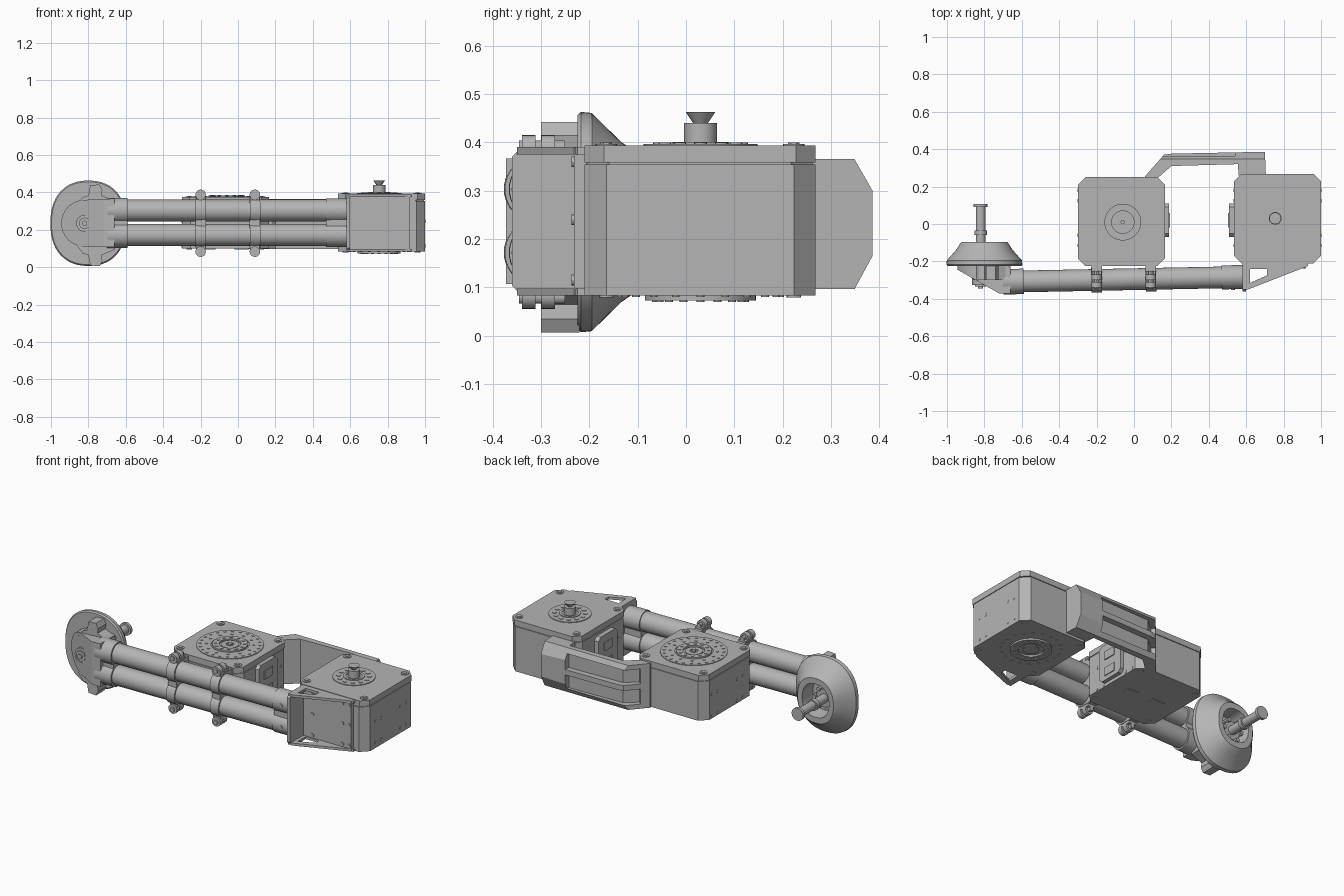
import bpy
import bmesh
import math
from mathutils import Vector

default_cube = bpy.data.objects.get("Cube")
if default_cube:
    bpy.data.objects.remove(default_cube, do_unlink=True)

grey = bpy.data.materials.new("light grey metal")
grey.use_nodes = True
grey.diffuse_color = (0.46, 0.46, 0.46, 1)
grey.node_tree.nodes["Principled BSDF"].inputs["Base Color"].default_value = grey.diffuse_color
MID = 0.235  # height of the tube pair and the bracket centre


def finish(name, bm, smooth=True):
    bmesh.ops.recalc_face_normals(bm, faces=bm.faces)
    mesh = bpy.data.meshes.new(name)
    bm.to_mesh(mesh)
    bm.free()
    mesh.materials.append(grey)
    obj = bpy.data.objects.new(name, mesh)
    bpy.context.collection.objects.link(obj)
    if smooth:
        bpy.ops.object.select_all(action="DESELECT")
        obj.select_set(True)
        bpy.context.view_layer.objects.active = obj
        bpy.ops.object.shade_smooth_by_angle(angle=math.radians(30))
    return obj


def prism(name, outline, axis, low, high):
    """Extrude a flat outline along one axis."""
    place = {"x": lambda u, v, w: (w, u, v),
             "y": lambda u, v, w: (u, w, v),
             "z": lambda u, v, w: (u, v, w)}[axis]
    bm = bmesh.new()
    face = bm.faces.new([bm.verts.new(place(u, v, low)) for u, v in outline])
    new = bmesh.ops.extrude_face_region(bm, geom=[face])["geom"]
    shift = Vector(place(0, 0, high - low))
    for item in new:
        if isinstance(item, bmesh.types.BMVert):
            item.co += shift
    return finish(name, bm, False)


def rods(name, items, sides=32):
    """Cylinders or cones, each given as start, end, start radius, end radius."""
    bm = bmesh.new()
    for start, end, r1, r2 in items:
        start, end = Vector(start), Vector(end)
        turn = (end - start).to_track_quat("Z", "Y").to_matrix().to_4x4()
        turn.translation = (start + end) / 2
        bmesh.ops.create_cone(bm, cap_ends=True, segments=sides, radius1=r1, radius2=r2,
                              depth=(end - start).length, matrix=turn)
    return finish(name, bm)


def discs(name, points, z, radius, height, sides=12):
    return rods(name, [((x, y, z), (x, y, z + height), radius, radius) for x, y in points], sides)


def ring(x, y, radius, count):
    steps = [math.tau * i / count for i in range(count)]
    return [(x + radius * math.cos(a), y + radius * math.sin(a)) for a in steps]


def tube(name, center, z, outer, inner, height):
    """Flat annulus standing on z."""
    x, y = center
    bm = bmesh.new()
    loops = [[bm.verts.new((px, py, h)) for px, py in ring(x, y, r, 48)]
             for r, h in ((outer, z), (outer, z + height), (inner, z + height), (inner, z))]
    bridge(bm, loops + loops[:1])
    return finish(name, bm)


def bridge(bm, loops):
    for a, b in zip(loops, loops[1:]):
        for i in range(len(a)):
            bm.faces.new((a[i - 1], a[i], b[i], b[i - 1]))


def rect(x1, x2, y1, y2, c=0.0):
    if not c:
        return [(x1, y1), (x2, y1), (x2, y2), (x1, y2)]
    return [(x1 + c, y1), (x2 - c, y1), (x2, y1 + c), (x2, y2 - c),
            (x2 - c, y2), (x1 + c, y2), (x1, y2 - c), (x1, y1 + c)]


def combine(obj, tool, operation="DIFFERENCE"):
    mod = obj.modifiers.new("cut", "BOOLEAN")
    mod.operation, mod.object, mod.solver = operation, tool, "EXACT"
    graph = bpy.context.evaluated_depsgraph_get()
    mesh = bpy.data.meshes.new_from_object(obj.evaluated_get(graph))
    obj.modifiers.clear()
    obj.data = mesh
    bpy.data.objects.remove(tool, do_unlink=True)


# Two motor housings: body, recessed seam, cover plate, corner bolts, side holes
def housing(label, x1, x2, y1, y2, bottom, top):
    seam = top - 0.035
    prism(label + "_body", rect(x1, x2, y1, y2, 0.045), "z", bottom, seam - 0.004)
    prism(label + "_seam", rect(x1 + 0.006, x2 - 0.006, y1 + 0.006, y2 - 0.006, 0.045), "z", seam - 0.01, seam + 0.01)
    prism(label + "_cover", rect(x1, x2, y1, y2, 0.04), "z", seam, top)
    corners = rect(x1 + 0.04, x2 - 0.04, y1 + 0.045, y2 - 0.045)
    discs(label + "_corner_bolts", corners, top, 0.022, 0.004, 20)
    discs(label + "_corner_bolt_heads", corners, top, 0.012, 0.007, 6)
    discs(label + "_bottom_bolts", corners, bottom - 0.004, 0.015, 0.006)
    spots = [(y, z) for y in (-0.115, -0.06, 0.125, 0.18) for z in (0.115, 0.245)]
    rods(label + "_side_bolts", [((x1 - 0.002, y, z), (x2 + 0.002, y, z), 0.009, 0.009)
                                 for y, z in spots], 12)


housing("end_housing", 0.535, 1.0, -0.21, 0.268, 0.083, 0.393)
housing("middle_housing", -0.30, 0.165, -0.225, 0.25, 0.1, 0.375)

# Connector pads on the facing sides, with small windows
for label, x1, x2, face in (("end", 0.507, 0.54, 0.505), ("middle", 0.16, 0.188, 0.19)):
    prism(label + "_side_pad", rect(-0.07, 0.11, 0.12, 0.34, 0.02), "x", x1, x2)
    for z in (0.17, 0.27):
        prism(label + "_pad_socket", rect(-0.02, 0.06, z - 0.025, z + 0.025), "x", face - 0.003, face + 0.003)

# End housing output hub and flared knob
hub = (0.755, 0.03)
discs("end_hub_plate", [hub], 0.39, 0.118, 0.007, 48)
discs("end_hub_bolts", ring(*hub, 0.085, 12), 0.396, 0.013, 0.004)
tube("end_hub_ring", hub, 0.393, 0.06, 0.045, 0.008)
rods("end_knob", [((*hub, 0.39), (*hub, 0.44), 0.034, 0.034),
                  ((*hub, 0.435), (*hub, 0.463), 0.012, 0.031)])
tube("end_bottom_ring", hub, 0.073, 0.115, 0.07, 0.02)
discs("end_bottom_hub", [hub], 0.077, 0.045, 0.01, 32)
discs("end_bottom_bolts", ring(*hub, 0.092, 16), 0.07, 0.008, 0.006)
discs("end_bottom_outer_bolts", ring(*hub, 0.165, 20), 0.08, 0.008, 0.006)

# Middle housing output plate
core = (-0.06, 0.01)
tube("middle_outer_ring", core, 0.37, 0.185, 0.105, 0.009)
tube("middle_inner_ring", core, 0.37, 0.098, 0.06, 0.014)
tube("middle_center_ring", core, 0.37, 0.05, 0.022, 0.01)
discs("middle_center_stud", [core], 0.37, 0.012, 0.014)
discs("middle_outer_bolts", ring(*core, 0.165, 24), 0.378, 0.008, 0.004)
discs("middle_mid_bolts", ring(*core, 0.13, 12), 0.378, 0.008, 0.004)
discs("middle_inner_bolts", ring(*core, 0.08, 12), 0.383, 0.009, 0.004)
for x in (-0.16, 0.02):
    prism("middle_bottom_slot", rect(x - 0.04, x + 0.04, -0.02, 0.02), "z", 0.096, 0.101)

# Rear link: bent bar with chamfered edges and two long pockets
link = prism("rear_link", [(0.06, 0.24), (0.06, 0.256), (0.16, 0.37), (0.2, 0.376), (0.7, 0.386), (0.705, 0.26),
                           (0.56, 0.26), (0.555, 0.32), (0.2, 0.31), (0.12, 0.24)], "z", 0.097, 0.365)
combine(link, prism("link_limit", [(0.2, 0.08), (0.34, 0.08), (0.386, 0.165), (0.386, 0.3), (0.34, 0.38),
                                   (0.2, 0.38)], "x", 0, 0.8), "INTERSECT")
for low, high in ((0.125, 0.215), (0.247, 0.337)):
    combine(link, prism("link_pocket", [(0.115, 0.28), (0.185, 0.338), (0.54, 0.348), (0.54, 0.45),
                                        (0.05, 0.45), (0.05, 0.34)], "z", low, high))

# Twin tubes, with paired sleeves at both ends
def along(x):
    return -0.295 + 0.02 * x


def sleeve(name, x1, x2, radius):
    rods(name, [((x1, along(x1), z), (x2, along(x2), z), radius, radius) for z in LEVELS], 40)


LEVELS = (0.303, 0.172)
sleeve("long_tubes", -0.67, 0.57, 0.058)
sleeve("left_sleeves", -0.7, -0.59, 0.068)
sleeve("right_sleeves", 0.47, 0.59, 0.064)
for label, x1, x2 in (("left", -0.7, -0.59), ("right", 0.47, 0.59)):
    y = along(x1)
    prism(label + "_sleeve_web", rect(y - 0.04, y + 0.045, 0.17, 0.3), "x", x1, x2)
rods("sleeve_bolts", [((0.53, -0.352, z), (0.53, -0.33, z), 0.011, 0.011) for z in LEVELS], 12)

# Tube clamps with ears and screws
for x in (-0.2, 0.09):
    sleeve("clamp_bands", x - 0.028, x + 0.028, 0.067)
    y = along(x)
    prism("clamp_back", rect(x - 0.028, x + 0.028, y, -0.22), "z", 0.105, 0.37)
    prism("clamp_web", rect(x - 0.028, x + 0.028, y - 0.045, y), "z", 0.17, 0.3)
    for side in (-1, 1):
        for ear_y in (-0.325, -0.285):
            rods("clamp_ear", [((x, ear_y - 0.014, MID + side * 0.152), (x, ear_y + 0.014, MID + side * 0.152), 0.028, 0.028)], 20)
        z = MID + side * 0.155
        rods("clamp_screw", [((x, -0.346, z), (x, -0.25, z), 0.014, 0.014)], 12)
        prism("clamp_ear_base", rect(x - 0.025, x + 0.025, -0.33, -0.25), "z",
              *sorted((MID + side * 0.11, MID + side * 0.145)))

# Open bracket between the sleeves and the end housing
prism("bracket_end_plate", rect(-0.36, -0.2, 0.083, 0.39, 0.02), "x", 0.58, 0.6)
prism("bracket_back_plate", rect(0.59, 0.92, 0.085, 0.388), "y", -0.232, -0.205)
for z in (0.083, 0.375):
    flange = prism("bracket_flange", [(0.58, -0.35), (0.61, -0.35), (0.93, -0.225), (0.93, -0.205),
                                      (0.58, -0.205)], "z", z, z + 0.015)
    combine(flange, prism("flange_hole", [(0.62, -0.315), (0.71, -0.275), (0.71, -0.24), (0.62, -0.24)],
                          "z", z - 0.1, z + 0.1))
rods("bracket_bolts", [((x, -0.237, z), (x, -0.22, z), 0.011, 0.011)
                       for x in (0.66, 0.86, 0.905) for z in (0.115, 0.24, 0.36)], 12)

# Wheel guard: rounded shell with a hollow centre
cx = -0.8
bm = bmesh.new()
loops = []
for y, scale in ((-0.225, 0.97), (-0.217, 1), (-0.195, 0.99), (-0.135, 0.73), (-0.105, 0.64),
                 (-0.095, 0.59), (-0.095, 0.44), (-0.185, 0.4)):
    loop = []
    for u, v in ring(0, 0, 1, 64):
        grow = scale / (abs(u) ** 2.3 + abs(v) ** 2.3) ** (1 / 2.3)
        loop.append(bm.verts.new((cx + 0.203 * u * grow, y, MID + 0.228 * v * grow)))
    loops.append(loop)
bridge(bm, loops)
bm.faces.new(loops[0])
bm.faces.new(loops[-1])
finish("wheel_guard", bm)

# Grip shaft through the guard, with inner hub
def shaft(name, *steps):
    rods(name, [((-0.82, a, MID), (-0.82, b, MID), r, r) for a, b, r in steps])


shaft("grip_shaft", (-0.2, 0.1, 0.026), (-0.06, -0.035, 0.034), (0.09, 0.108, 0.038), (-0.19, -0.15, 0.055))
rods("guard_inner_bolts", [((x, -0.19, z), (x, -0.135, z), 0.012, 0.012)
                           for x, z in ring(-0.82, MID, 0.06, 6)], 12)

# Knuckle joining the guard to the sleeves, cut to a slanted wedge
arc = [(-0.82 + 0.125 * math.cos(a), MID + 0.125 * math.sin(a))
       for a in (math.pi * (0.5 + i / 24) for i in range(25))]
knuckle = prism("knuckle", arc + [(-0.66, 0.107), (-0.66, 0.367)], "y", -0.375, -0.22)
combine(knuckle, prism("knuckle_limit", [(-0.96, -0.21), (-0.96, -0.235), (-0.72, -0.372), (-0.65, -0.372),
                                         (-0.65, -0.24), (-0.7, -0.21)], "z", 0, 0.5), "INTERSECT")
shaft("knuckle_hub", (-0.325, -0.25, 0.045), (-0.335, -0.25, 0.03), (-0.345, -0.25, 0.014))
for side in (-1, 1):
    claw = [(-0.86, 0.11), (-0.83, 0.15), (-0.8, 0.16), (-0.79, 0.215), (-0.74, 0.218), (-0.725, 0.19),
            (-0.73, 0.16), (-0.66, 0.13), (-0.66, 0.08), (-0.76, 0.08)]
    prism("knuckle_claw", [(x, 0.224 + side * h) for x, h in claw], "y", -0.3, -0.22)
